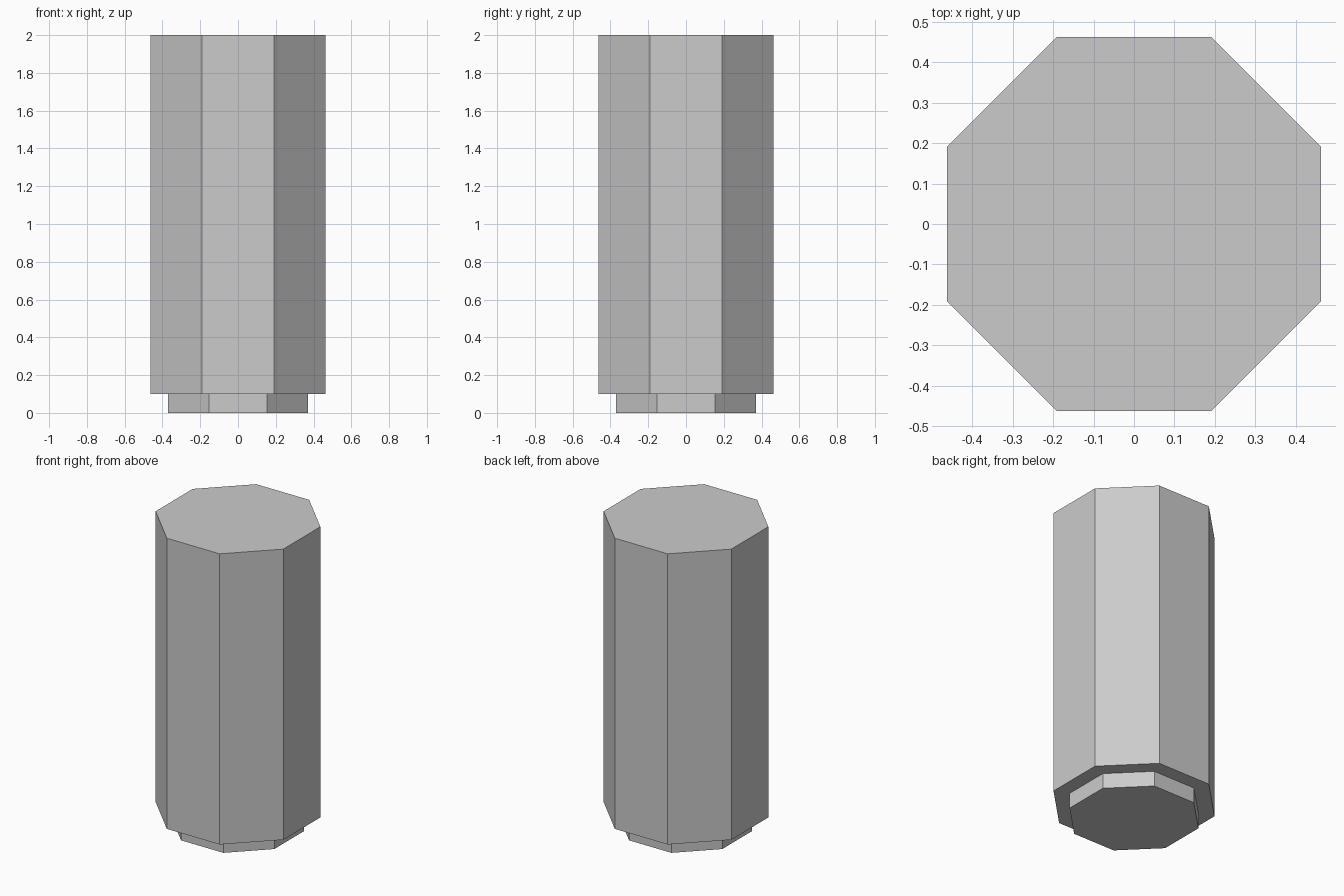
import bpy
from math import radians

if "Cube" in bpy.data.objects:
    bpy.data.objects.remove(bpy.data.objects["Cube"])


def octagon_prism(name, radius, z_bottom, z_top):
    """Eight-sided flat-shaded prism with flat sides facing the axes."""
    bpy.ops.mesh.primitive_cylinder_add(
        vertices=8, radius=radius, depth=z_top - z_bottom,
        location=(0, 0, (z_bottom + z_top) / 2),
        rotation=(0, 0, radians(22.5)))
    obj = bpy.context.object
    obj.name = name
    bpy.ops.object.transform_apply(location=False, rotation=True, scale=False)
    return obj


# Recessed foot
octagon_prism("recessed_foot", 0.4, 0.0, 0.1)

# Main column
octagon_prism("column_body", 0.5, 0.1, 2.0)
